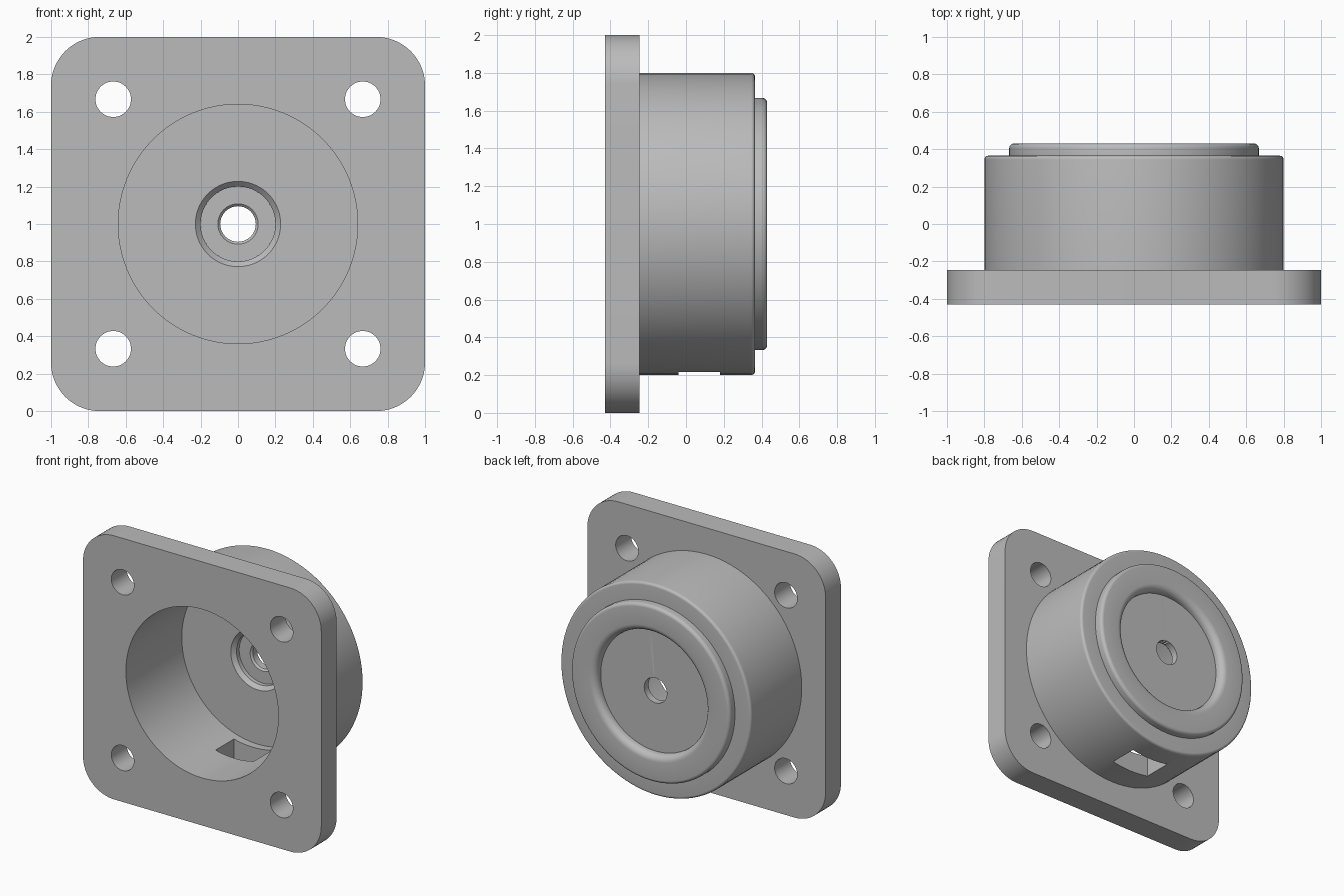
import bpy, bmesh
from math import cos, sin, pi, radians
from mathutils import Vector, Matrix

cube = bpy.data.objects.get("Cube")
if cube:
    bpy.data.objects.remove(cube, do_unlink=True)

CENTRE = Vector((0, 0, 1))

grey = bpy.data.materials.new("plain grey")
grey.use_nodes = True
colour = (0.5, 0.5, 0.5, 1)
grey.diffuse_color = colour
grey.node_tree.nodes["Principled BSDF"].inputs["Base Color"].default_value = colour


def make_object(name, bm):
    bmesh.ops.recalc_face_normals(bm, faces=bm.faces)
    mesh = bpy.data.meshes.new(name)
    bm.to_mesh(mesh)
    bm.free()
    mesh.materials.append(grey)
    obj = bpy.data.objects.new(name, mesh)
    bpy.context.collection.objects.link(obj)
    return obj


def arc(r, y, size, start, end, steps=6):
    """Rounded corner of a (radius, y) profile."""
    angles = [radians(start + (end - start) * i / steps) for i in range(steps + 1)]
    return [(r + size * cos(a), y + size * sin(a)) for a in angles]


def revolve(name, profile, centre=CENTRE, sides=96):
    """Solid of revolution about the y axis."""
    bm = bmesh.new()
    verts = [bm.verts.new(centre + Vector((r, y, 0))) for r, y in profile]
    edges = [bm.edges.new(pair) for pair in zip(verts, verts[1:])]
    bmesh.ops.spin(bm, geom=verts + edges, cent=centre, axis=(0, 1, 0),
                   angle=2 * pi, steps=sides)
    bmesh.ops.remove_doubles(bm, verts=bm.verts, dist=0.0002)
    return make_object(name, bm)


def box(name, low, high):
    bm = bmesh.new()
    low, high = Vector(low), Vector(high)
    bmesh.ops.create_cube(bm, size=1, matrix=Matrix.Translation((low + high) / 2)
                          @ Matrix.Diagonal((high - low).to_4d()))
    return make_object(name, bm)


def combine(target, other, operation):
    mod = target.modifiers.new(operation.lower(), "BOOLEAN")
    mod.operation = operation
    mod.solver = "EXACT"
    mod.object = other
    bpy.context.view_layer.objects.active = target
    bpy.ops.object.modifier_apply(modifier=mod.name)
    bpy.data.objects.remove(other, do_unlink=True)


# Square mounting flange with rounded corners
housing = box("flanged_housing", (-1, -0.43, 0), (1, -0.245, 2))
bm = bmesh.new()
bm.from_mesh(housing.data)
corners = [e for e in bm.edges
           if abs(e.verts[0].co.y - e.verts[1].co.y) > 0.1]
bmesh.ops.bevel(bm, geom=corners, offset=0.26, segments=16, profile=0.5,
                affect="EDGES")
bm.to_mesh(housing.data)
bm.free()

# Round body with a raised, rounded ring on its back
body = revolve("round_body",
               [(0, -0.3), (0.8, -0.3)]
               + arc(0.78, 0.345, 0.02, 0, 90)
               + [(0.667, 0.365)]
               + arc(0.642, 0.405, 0.025, 0, 90)
               + arc(0.51, 0.38, 0.05, 90, 180)
               + [(0.46, 0.365), (0, 0.365)])
combine(housing, body, "UNION")

# Front bore, chamfered seat and centre hole
bore = revolve("bore_cutter",
               [(0, -0.5), (0.64, -0.5), (0.64, 0.24), (0.228, 0.24),
                (0.2, 0.268), (0.2, 0.3), (0.108, 0.3), (0.095, 0.313),
                (0.095, 0.5), (0, 0.5)])
combine(housing, bore, "DIFFERENCE")

# Four bolt holes
for x in (-1, 1):
    for z in (-1, 1):
        hole = revolve("bolt_hole_cutter",
                       [(0, -0.5), (0.095, -0.5), (0.095, -0.2), (0, -0.2)],
                       CENTRE + Vector((x, 0, z)) * 0.667, 48)
        combine(housing, hole, "DIFFERENCE")

# Drain slot through the underside of the body
slot = box("slot_cutter", (-0.16, -0.04, 0.1), (0.16, 0.18, 0.6))
combine(housing, slot, "DIFFERENCE")

# Smooth curved walls, crisp edges
bpy.ops.object.select_all(action="DESELECT")
housing.select_set(True)
bpy.context.view_layer.objects.active = housing
bpy.ops.object.shade_smooth_by_angle(angle=radians(30))
